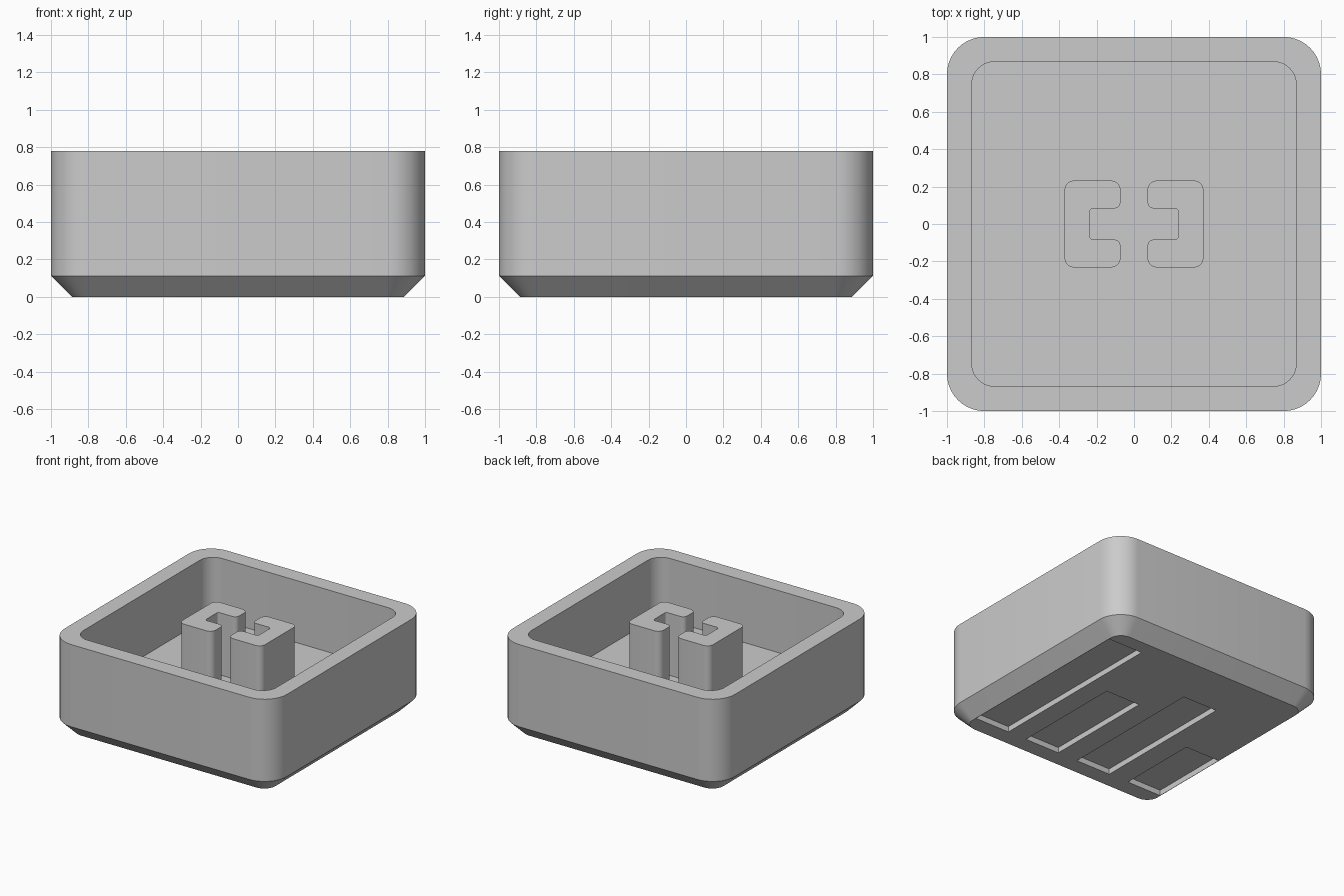
import bpy, bmesh, math
from mathutils import Vector

cube = bpy.data.objects.get("Cube")
if cube:
    bpy.data.objects.remove(cube, do_unlink=True)

gray = bpy.data.materials.new("light gray")
gray.use_nodes = True
COLOR = (0.6, 0.6, 0.6, 1)
gray.diffuse_color = COLOR
for node in gray.node_tree.nodes:
    if node.type == 'BSDF_PRINCIPLED':
        node.inputs["Base Color"].default_value = COLOR

HEIGHT = 0.78
FLOOR = 0.275
CHAMFER = 0.112


def rounded(corners, steps=10):
    """Outline with right-angled corners (x, y, radius) turned into arcs."""
    pts = []
    n = len(corners)
    for i, (x, y, r) in enumerate(corners):
        p = Vector((x, y))
        u = (Vector(corners[i - 1][:2]) - p).normalized()
        v = (Vector(corners[(i + 1) % n][:2]) - p).normalized()
        c = p + r * (u + v)
        if r == 0:
            pts.append(p)
            continue
        for k in range(steps + 1):
            t = math.pi / 2 * k / steps
            pts.append(c - r * (v * math.cos(t) + u * math.sin(t)))
    return pts


def square(half, r):
    return rounded([(-half, -half, r), (half, -half, r), (half, half, r), (-half, half, r)])


def loft(name, rings):
    """Join (outline, z) rings in order and cap both ends."""
    bm = bmesh.new()
    loops = [[bm.verts.new((p.x, p.y, z)) for p in pts] for pts, z in rings]
    for a, b in zip(loops, loops[1:]):
        for i in range(len(a)):
            j = (i + 1) % len(a)
            bm.faces.new((a[i], a[j], b[j], b[i]))
    bm.faces.new(loops[0])
    bm.faces.new(loops[-1])
    bmesh.ops.recalc_face_normals(bm, faces=bm.faces)
    mesh = bpy.data.meshes.new(name)
    bm.to_mesh(mesh)
    bm.free()
    mesh.materials.append(gray)
    obj = bpy.data.objects.new(name, mesh)
    bpy.context.scene.collection.objects.link(obj)
    return obj


def activate(obj):
    bpy.ops.object.select_all(action='DESELECT')
    obj.select_set(True)
    bpy.context.view_layer.objects.active = obj


# Open tray: chamfered base, outer wall, rim, inner wall, floor
tray = loft("tray", [
    (square(1 - CHAMFER, 0.2 - CHAMFER * 0.9), 0),
    (square(1, 0.2), CHAMFER),
    (square(1, 0.2), HEIGHT),
    (square(0.867, 0.12), HEIGHT),
    (square(0.867, 0.12), FLOOR),
])

# Four shallow grooves of different lengths in the underside
activate(tray)
for x, y_end in ((0.73, 0.77), (0.25, 0.17), (-0.24, 0.47), (-0.73, -0.085)):
    a, b = x - 0.155, x + 0.155
    outline = rounded([(a, -0.755, 0), (b, -0.755, 0), (b, y_end, 0), (a, y_end, 0)])
    cutter = loft("groove_cutter", [(outline, -0.1), (outline, 0.045)])
    cutter.hide_render = True
    mod = tray.modifiers.new("groove", 'BOOLEAN')
    mod.operation = 'DIFFERENCE'
    mod.solver = 'EXACT'
    mod.object = cutter
    bpy.ops.object.modifier_apply(modifier=mod.name)
    bpy.data.objects.remove(cutter, do_unlink=True)

# Pair of C-shaped posts facing each other
posts = []
for side, s in (("left", 1), ("right", -1)):
    tip, back, notch = 0.072 * s, 0.371 * s, 0.238 * s
    outline = rounded([
        (tip, -0.232, 0.05), (back, -0.232, 0.05), (back, 0.232, 0.05), (tip, 0.232, 0.05),
        (tip, 0.083, 0.035), (notch, 0.083, 0.02), (notch, -0.083, 0.02), (tip, -0.083, 0.035),
    ], 8)
    posts.append(loft(side + "_post", [(outline, FLOOR - 0.01), (outline, HEIGHT)]))

for obj in [tray] + posts:
    activate(obj)
    bpy.ops.object.shade_smooth_by_angle(angle=math.radians(30))
